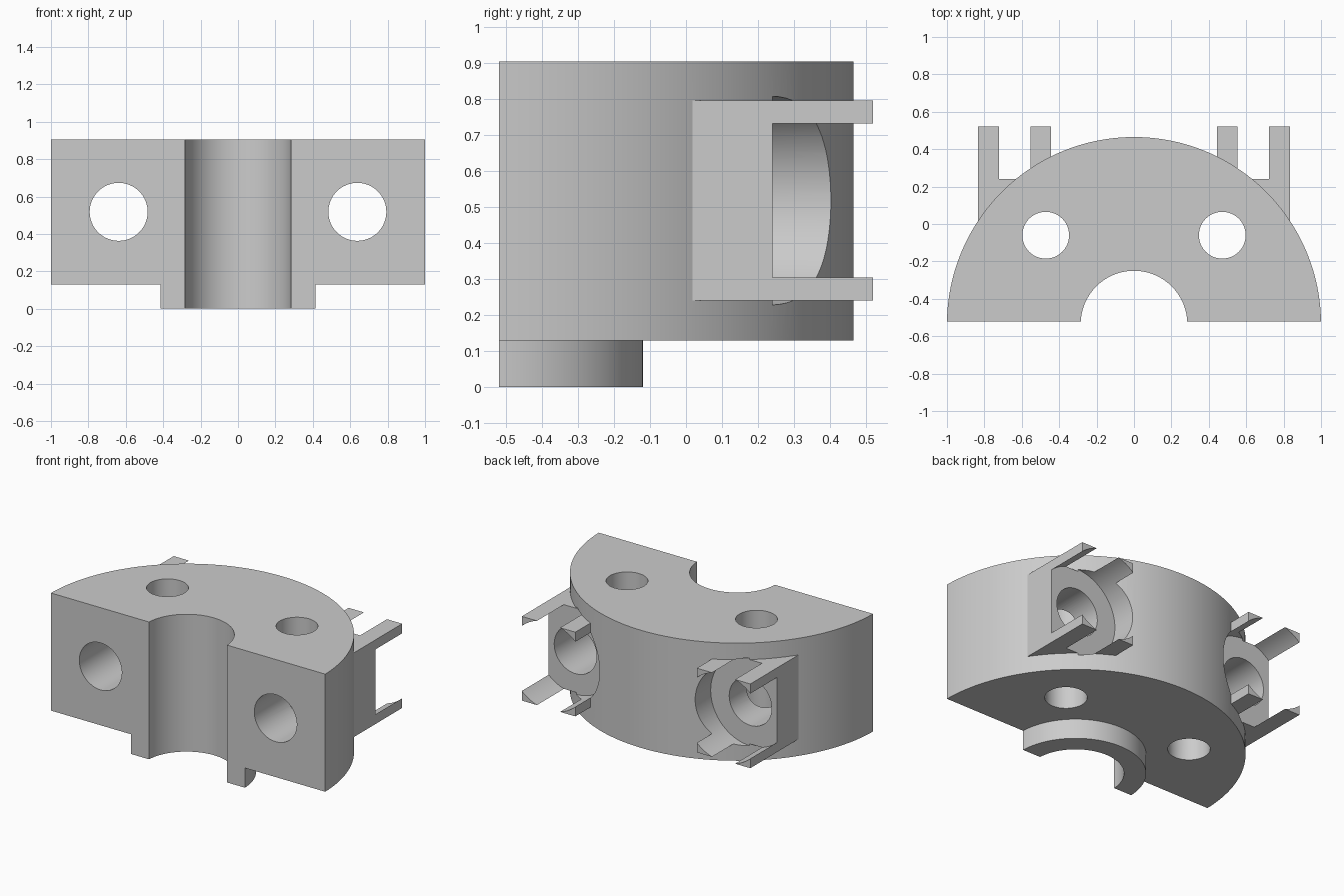
import bpy, bmesh, math
from mathutils import Matrix

cube = bpy.data.objects.get("Cube")
if cube:
    bpy.data.objects.remove(cube, do_unlink=True)

AXIS_Y, FRONT_Y = -0.535, -0.52      # bore axis and split face
BASE_Z, TOP_Z = 0.13, 0.905          # body underside and top
BOLT_X, BOLT_Z, SEAT_Y = 0.638, 0.518, 0.24

grey = bpy.data.materials.new("plain_grey")
grey.use_nodes = True
colour = (0.6, 0.6, 0.6, 1)
grey.diffuse_color = colour
grey.node_tree.nodes["Principled BSDF"].inputs["Base Color"].default_value = colour


def finish(name, bm):
    bmesh.ops.recalc_face_normals(bm, faces=bm.faces[:])
    mesh = bpy.data.meshes.new(name)
    bm.to_mesh(mesh)
    bm.free()
    mesh.materials.append(grey)
    obj = bpy.data.objects.new(name, mesh)
    bpy.context.collection.objects.link(obj)
    return obj


def arc(radius, steps):
    start = math.asin((FRONT_Y - AXIS_Y) / radius)
    sweep = math.pi - 2 * start
    angles = [start + sweep * i / steps for i in range(steps + 1)]
    return [(radius * math.cos(a), AXIS_Y + radius * math.sin(a)) for a in angles]


def half_ring(name, outer, inner, z0, z1):
    bm = bmesh.new()
    outline = arc(outer, 96) + arc(inner, 48)[::-1]
    face = bm.faces.new([bm.verts.new((x, y, z0)) for x, y in outline])
    top = bmesh.ops.extrude_face_region(bm, geom=[face])["geom"]
    bmesh.ops.translate(bm, vec=(0, 0, z1 - z0),
                        verts=[v for v in top if isinstance(v, bmesh.types.BMVert)])
    return finish(name, bm)


def box(name, centre, size):
    bm = bmesh.new()
    bmesh.ops.create_cube(bm, size=1, matrix=Matrix.Translation(centre) @ Matrix.Diagonal((*size, 1)))
    return finish(name, bm)


def cylinder(name, centre, radius, length, along_y=False):
    bm = bmesh.new()
    turn = Matrix.Rotation(math.pi / 2 if along_y else 0, 4, "X")
    bmesh.ops.create_cone(bm, cap_ends=True, segments=64, radius1=radius, radius2=radius,
                          depth=length, matrix=Matrix.Translation(centre) @ turn)
    return finish(name, bm)


def combine(target, tool, operation):
    mod = target.modifiers.new(operation, "BOOLEAN")
    mod.operation, mod.solver, mod.object = operation, "EXACT", tool
    bpy.context.view_layer.objects.active = target
    bpy.ops.object.modifier_apply(modifier=mod.name)
    bpy.data.objects.remove(tool, do_unlink=True)


# Half-round body with the locating lip under the bore
body = half_ring("clamp_half", 1.0, 0.285, BASE_Z, TOP_Z)
combine(body, half_ring("bore_lip", 0.415, 0.285, 0, BASE_Z), "UNION")

# Rectangular bolt bosses
for side in (-1, 1):
    combine(body, box("bolt_boss", (side * BOLT_X, 0.21, BOLT_Z), (0.39, 0.62, 0.555)), "UNION")

# Round bolt seats leave four prongs on each boss; then the through holes
for side in (-1, 1):
    x = side * BOLT_X
    combine(body, cylinder("seat_cutter", (x, SEAT_Y + 0.3, BOLT_Z), 0.29, 0.6, True), "DIFFERENCE")
    combine(body, cylinder("bolt_cutter", (x, 0, BOLT_Z), 0.155, 2, True), "DIFFERENCE")
    combine(body, cylinder("pin_cutter", (side * 0.472, -0.06, 0.5), 0.125, 2), "DIFFERENCE")

# Smooth curves, sharp edges
bpy.ops.object.select_all(action="DESELECT")
body.select_set(True)
bpy.context.view_layer.objects.active = body
bpy.ops.object.shade_smooth_by_angle(angle=math.radians(30))
